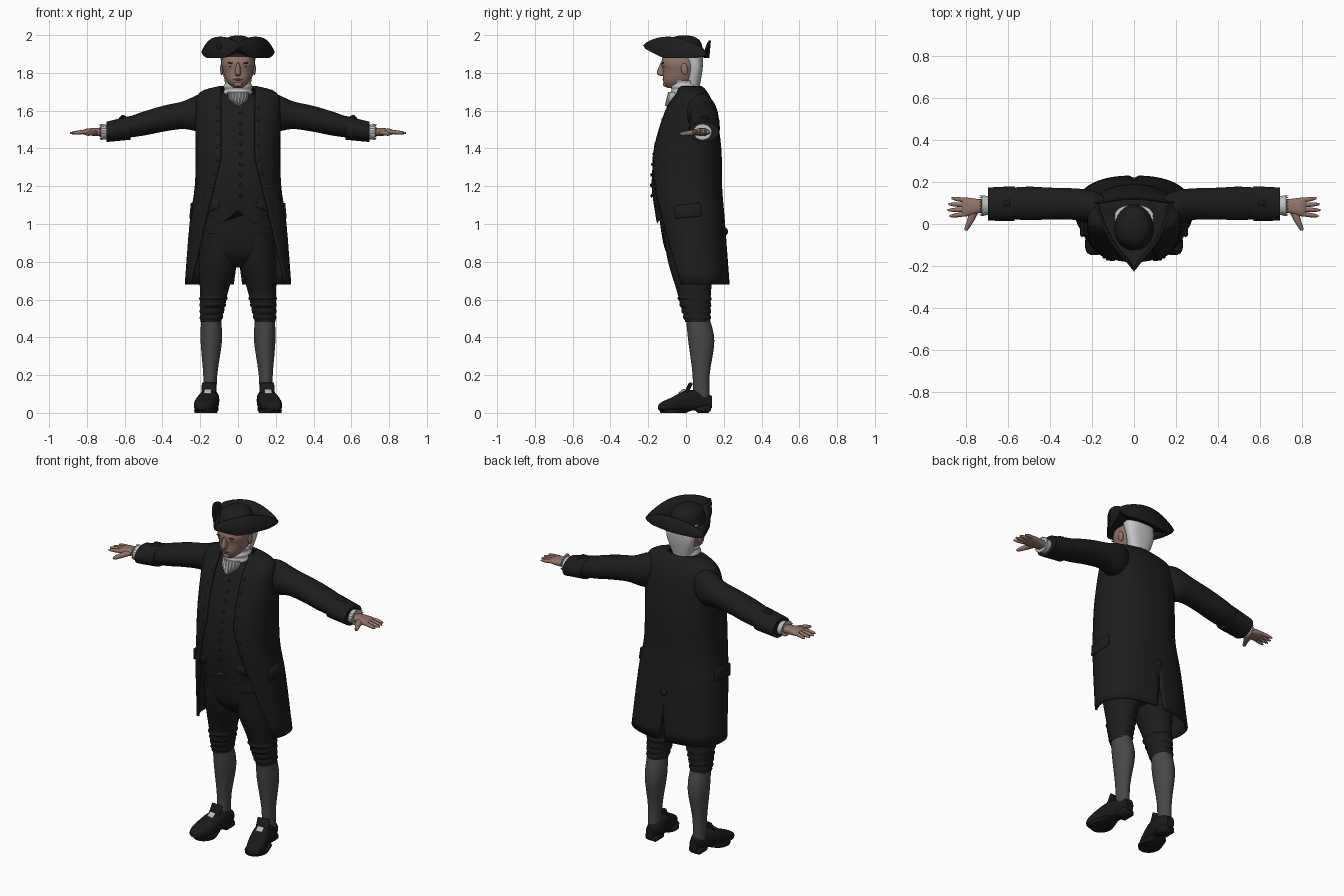
import bpy, bmesh
from math import sin, cos, pi, asin, copysign
from mathutils import Vector, Matrix, Euler

if "Cube" in bpy.data.objects:
    bpy.data.objects.remove(bpy.data.objects["Cube"], do_unlink=True)


def material(name, rgb):
    made = bpy.data.materials.new(name)
    made.use_nodes = True
    made.diffuse_color = (*rgb, 1)
    bsdf = made.node_tree.nodes["Principled BSDF"]
    bsdf.inputs["Base Color"].default_value = (*rgb, 1)
    bsdf.inputs["Roughness"].default_value = .8
    return made


CLOTH = material("black cloth", [.012] * 3)
LEATHER = material("black leather", [.01] * 3)
STOCKING = material("grey stocking", [.065] * 3)
SKIN = material("skin", (.29, .175, .14))
LIPS = material("lips", (.2, .1, .08))
BROWN = material("eye brown", (.05, .03, .025))
LINEN = material("white linen", [.52] * 3)
HAIR = material("powdered hair", [.56] * 3)
SILVER = material("silver buckle", (.5, .48, .45))
BOXY = .85   # exponent of the body cross-sections
parts = []


def finish(name, bm, mat, mirror=False, thickness=0):
    bmesh.ops.recalc_face_normals(bm, faces=bm.faces)
    mesh = bpy.data.meshes.new(name)
    bm.to_mesh(mesh)
    bm.free()
    mesh.materials.append(mat)
    ob = bpy.data.objects.new(name, mesh)
    bpy.context.collection.objects.link(ob)
    if mirror:
        ob.modifiers.new("mirror", 'MIRROR')
    if thickness:
        solid = ob.modifiers.new("thickness", 'SOLIDIFY')
        solid.thickness, solid.offset = thickness, 0
    parts.append(ob)


def refine(rows, steps):
    """Smooth curve through the rows; short rows are symmetric half widths."""
    rows = [(r[0], -r[1], *r[1:]) if len(r) == 4 else r for r in rows]
    padded = [rows[0], *rows, rows[-1]]
    result = []
    for i in range(len(rows) - 1):
        for step in range(steps):
            t = step / steps
            result.append([b + t / 2 * (c - a + t * (2 * a - 5 * b + 4 * c - d + t * (3 * (b - c) + d - a)))
                           for a, b, c, d in zip(*padded[i:i + 4])])
    return result + [rows[-1]]


def bridge(bm, rings, closed=True):
    for lower, upper in zip(rings, rings[1:]):
        for k in range(len(lower) if closed else len(lower) - 1):
            j = (k + 1) % len(lower)
            bm.faces.new((lower[k], lower[j], upper[j], upper[k]))


def power(value, exponent):
    return copysign(abs(value) ** exponent, value)


def loft(name, rows, mat, axis='z', e=1, n=32, steps=4, mirror=False, opening=None, thickness=0, warp=None):
    """Rows are (position, low a, high a, low b, high b) along the axis."""
    bm, rings = bmesh.new(), []
    for t, a0, a1, b0, b1 in refine(rows, steps):
        start, end = opening(t, a1) if opening else (0, 2 * pi)
        ring = []
        for k in range(n):
            angle = start + (end - start) * k / (n - 1 if opening else n)
            a = (a0 + a1 + (a1 - a0) * power(sin(angle), e)) / 2
            b = (b0 + b1 - (b1 - b0) * power(cos(angle), e)) / 2
            p = Vector({'z': (a, b, t), 'x': (t, a, b), 'y': (a, t, b)}[axis])
            ring.append(bm.verts.new(warp(p, k) if warp else p))
        rings.append(ring)
    bridge(bm, rings, not opening)
    if not opening:
        bm.faces.new(rings[0])
        bm.faces.new(rings[-1])
    finish(name, bm, mat, mirror, thickness)


def ball(name, loc, size, mat, mirror=False, rot=(0, 0, 0)):
    bm = bmesh.new()
    bmesh.ops.create_uvsphere(bm, u_segments=16, v_segments=10, radius=1,
                              matrix=Matrix.LocRotScale(Vector(loc), Euler(rot), Vector(size)))
    finish(name, bm, mat, mirror)


def plate(name, loc, size, mat, rot=(0, 0, 0)):
    """A pair of mirrored slabs with bevelled edges."""
    bm = bmesh.new()
    bmesh.ops.create_cube(bm, size=1, matrix=Matrix.LocRotScale(Vector(loc), Euler(rot), Vector(size)))
    bmesh.ops.bevel(bm, geom=bm.edges[:], offset=min(size) * .3, segments=1, affect='EDGES')
    finish(name, bm, mat, mirror=True)


def front_y(rows, z, x):
    """Depth of the front of a body section at height z and offset x."""
    _, _, w, y0, y1 = min(refine(rows, 20), key=lambda r: abs(r[0] - z))
    return (y0 + y1) / 2 - (y1 - y0) / 2 * (1 - (x / w) ** (2 / BOXY)) ** (BOXY / 2)


def gathers(x, y, top):
    """Horizontal folds of cloth around an upright centre line, below a height."""
    def warp(p, k):
        if p.z < top:
            swell = 1.04 + .05 * sin(p.z * 190)
            p.x, p.y = x + (p.x - x) * swell, y + (p.y - y) * swell
        return p
    return warp


# Coat, open in front and vented at the back
def coat_gap(z):
    return .09 + .24 * max(0, 1.35 - z)


def coat_opening(z, w):
    vent = max(0, .85 - z) * .13
    return asin(min(coat_gap(z) / w, .9) ** (1 / BOXY)), pi - asin((vent / w) ** (1 / BOXY))


coat = [(1.725, .09, -.05, .08), (1.69, .2, -.05, .11), (1.6, .217, -.11, .15), (1.4, .217, -.173, .18),
        (1.2, .222, -.183, .184), (1, .25, -.15, .2), (.68, .275, -.1, .224)]
loft("coat", coat, CLOTH, e=BOXY, mirror=True, thickness=.014, opening=coat_opening)
for i in range(7):
    z = 1.2 + i * .07
    x = coat_gap(z) + .015
    ball("coat_button", (x, front_y(coat, z, x) - .006, z), (.01, .006, .01), CLOTH, True)
ball("back_button", (0, .21, .96), (.02, .012, .02), CLOTH)
plate("coat_pocket_flap", (.248, .01, 1.07), (.012, .14, .07), CLOTH, (.1, -.1, 0))


# Waistcoat with pointed lower edge
def points(p, k):
    p.z += max(0, 1.2 - p.z) * 4 * abs(abs(p.x) - .09)
    return p


vest = [(1.7, .07, -.05, .06), (1.6, .185, -.1, .13), (1.4, .2, -.163, .16),
        (1.2, .205, -.182, .165), (1, .205, -.162, .168)]
loft("waistcoat", vest, CLOTH, e=BOXY, n=64, warp=points)
for i in range(9):
    z = 1.15 + i * .055
    ball("waistcoat_button", (.015, front_y(vest, z, .015) - .003, z), (.009, .006, .009), CLOTH)
plate("waistcoat_pocket_flap", (.135, -.14, 1.1), (.085, .012, .05), CLOTH, (0, .35, .45))

# Breeches with gathered knees
loft("breeches_seat", [(1.12, .19, -.15, .16), (.95, .203, -.13, .17), (.84, .19, -.1, .16),
                       (.77, .08, -.03, .1)], CLOTH, e=BOXY)
loft("breeches_leg", [(.95, .005, .2, -.12, .165), (.8, .005, .205, -.095, .155), (.65, .05, .202, -.05, .133),
                      (.48, .09, .198, -.003, .127)], CLOTH, steps=16, mirror=True, warp=gathers(.14, .06, .62))

# Stockings
loft("stocking", [(.5, .09, .195, 0, .125), (.38, .085, .198, .012, .15), (.2, .11, .184, .035, .125),
                  (.06, .113, .184, .035, .125)], STOCKING, mirror=True)

# Shoes
loft("shoe", [(.137, .12, .168, .025, .09), (.08, .1, .188, .015, .115), (0, .104, .21, .012, .118),
              (-.08, .122, .233, .006, .08), (-.13, .147, .228, .01, .057), (-.147, .17, .208, .018, .04)],
     LEATHER, 'y', e=.75, mirror=True)
loft("shoe_sole", [(0, .11, .23, -.135, 0), (.018, .107, .233, -.143, .04)], LEATHER, mirror=True)
plate("shoe_heel", (.144, .09, .022), (.08, .085, .044), LEATHER)
plate("shoe_tongue", (.156, .01, .125), (.075, .012, .075), LEATHER, (-.45, 0, .15))
plate("shoe_buckle", (.16, -.022, .113), (.04, .009, .034), SILVER, (-.9, 0, .15))

# Sleeves and cuffs
loft("sleeve", [(.14, .01, .13, 1.52, 1.68), (.2, 0, .16, 1.49, 1.688), (.29, .02, .17, 1.503, 1.65),
                (.4, .022, .173, 1.488, 1.625), (.5, .018, .178, 1.468, 1.595), (.6, .025, .172, 1.455, 1.56)],
     CLOTH, 'x', mirror=True)
loft("cuff", [(.57, .014, .18, 1.446, 1.572), (.695, .016, .174, 1.434, 1.542)], CLOTH, 'x', mirror=True)
plate("cuff_tab", (.61, .1, 1.563), (.04, .04, .012), CLOTH, (0, .22, 0))
ball("cuff_button", (.61, .1, 1.57), (.012, .012, .007), CLOTH, True)

# Lace ruffles
loft("wrist_ruffle", [(.67, .05, .13, 1.45, 1.52), (.73, .037, .137, 1.445, 1.53)], LINEN, 'x', n=40,
     mirror=True, warp=lambda p, k: p + Vector((.006 * (-1) ** k, 0, 0)))
loft("lace_fall", [(1.625, .012, -.108, -.07), (1.66, .05, -.1, -.04), (1.7, .055, -.09, -.03)], LINEN, n=36,
     warp=lambda p, k: p + Vector((0, .005 * (-1) ** k, 0)))

# Hands
loft("palm", [(.7, .055, .115, 1.465, 1.505), (.75, .05, .12, 1.466, 1.508), (.8, .036, .126, 1.47, 1.505),
              (.82, .042, .122, 1.475, 1.498)], SKIN, 'x', e=.8, mirror=True)
for i, finger in enumerate(("index", "middle", "ring", "little")):
    rows = []
    for joint in range(5):
        f = joint / 4
        x = .8 + f * (.09 - .008 * abs(i - 1.2) ** 1.5)
        y = .048 + .0215 * i + .007 * (i - 1.5) * f
        z = 1.489 - .008 * f
        r = .011 * (1 - .6 * f ** 4)
        rows.append((x, y - r, y + r, z - r, z + r))
    loft(finger + "_finger", rows, SKIN, 'x', n=12, steps=2, mirror=True)
loft("thumb", [(.07, .735, .785, 1.47, 1.5), (.02, .76, .795, 1.468, 1.496), (-.02, .785, .808, 1.467, 1.487),
               (-.031, .793, .806, 1.47, 1.481)], SKIN, 'y', n=16, mirror=True)

# Neckcloth
loft("neckcloth", [(1.65, .06, -.07, .06), (1.7, .073, -.077, .07), (1.76, .067, -.075, .063)],
     LINEN, steps=10, warp=gathers(0, 0, 2))

# Head and face
loft("head", [(1.72, .025, -.1, -.02), (1.755, .06, -.121, .04), (1.81, .08, -.122, .07),
              (1.86, .088, -.13, .08), (1.94, .07, -.1, .06)], SKIN, e=.9)
loft("nose", [(1.855, .009, -.134, -.09), (1.8, .016, -.155, -.09), (1.783, .01, -.135, -.09)], SKIN, n=16)
ball("chin", (0, -.108, 1.74), (.024, .014, .014), SKIN)
ball("mouth", (0, -.119, 1.765), (.024, .006, .005), LIPS)
ball("eye", (.036, -.115, 1.835), (.012, .006, .004), BROWN, True)
ball("eyebrow", (.037, -.121, 1.852), (.02, .007, .004), BROWN, True, (0, -.1, 0))
ball("ear", (.086, -.008, 1.82), (.009, .018, .032), SKIN, True, (.15, 0, 0))
loft("hair", [(1.715, .055, -.01, .07), (1.82, .087, .01, .088), (1.91, .092, -.03, .09)], HAIR, e=.8)

# Three-cornered hat
loft("hat_crown", [(1.885, .095, -.13, .095), (1.96, .08, -.11, .08), (1.99, .048, -.065, .045),
                   (1.998, .015, -.03, .01)], CLOTH)
corners = [Vector((0, -.222, 1.948)), Vector((.19, .105, 1.912)), Vector((-.19, .105, 1.912))]
brim = bmesh.new()
inner, fold, edge = [], [], []
for a, b in zip(corners, corners[1:] + corners[:1]):
    outward = (b - a).cross(Vector((0, 0, 1))).normalized()
    for k in range(20):
        rise = sin(pi * k / 20)
        p = a.lerp(b, k / 20) + outward * .022 * rise ** 1.5
        low = max(1.882, p.z - .018 - .04 * rise)
        edge.append(brim.verts.new((p.x, p.y, p.z + .06 * rise ** .7)))
        fold.append(brim.verts.new((p.x * .95, p.y * .95, low)))
        inner.append(brim.verts.new((p.x * .4, p.y * .4, 1.9)))
bridge(brim, [inner, fold, edge])
finish("hat_brim", brim, CLOTH, thickness=.01)
ball("hat_cockade", (-.1, -.09, 1.955), (.03, .007, .03), CLOTH, rot=(0, 0, -1))

# Smooth shading with sharp creases kept
bpy.ops.object.select_all(action='DESELECT')
for ob in parts:
    ob.select_set(True)
bpy.context.view_layer.objects.active = parts[0]
bpy.ops.object.shade_smooth_by_angle(angle=.8)
